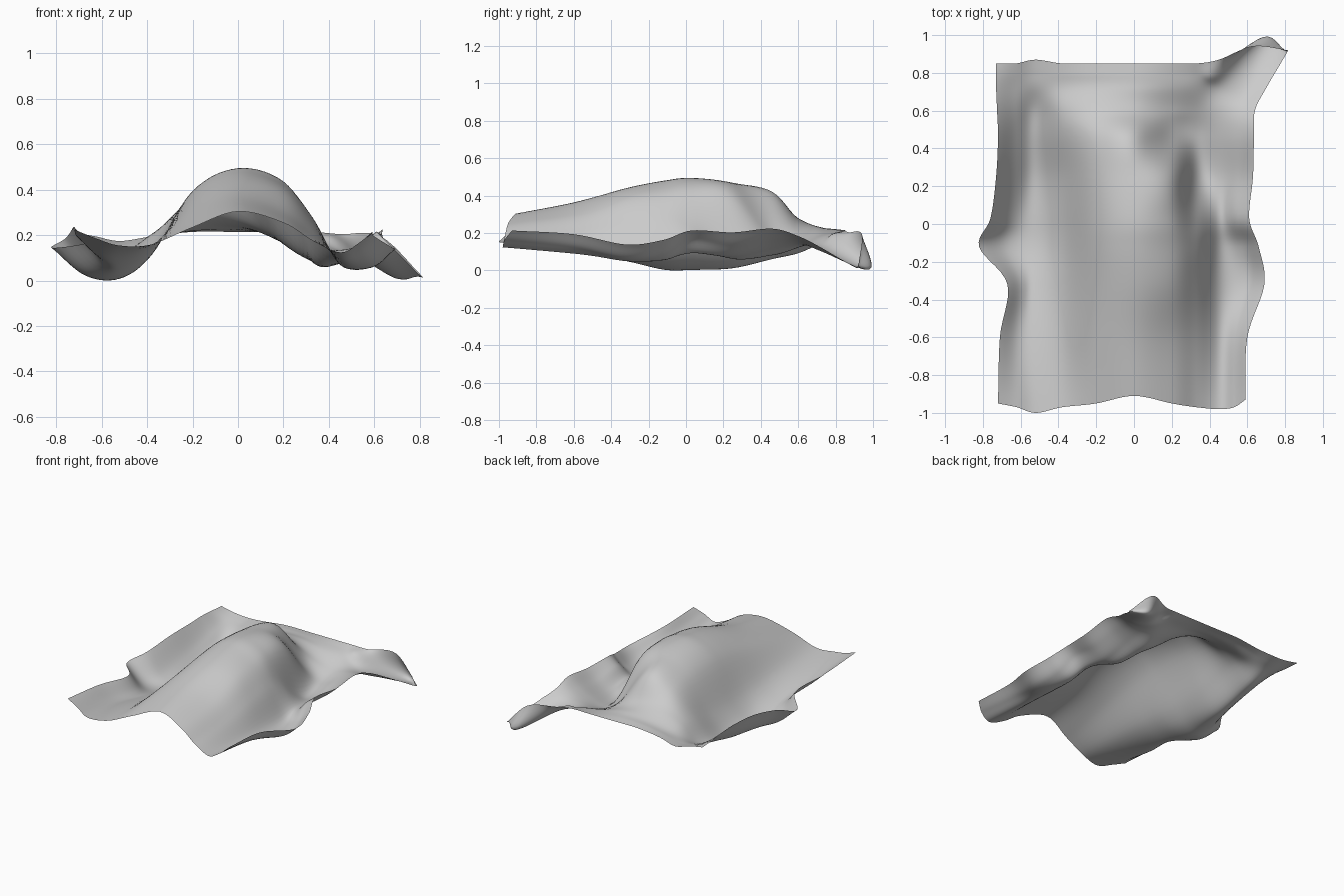
import bpy, bmesh
from mathutils import Vector

if "Cube" in bpy.data.objects:
    bpy.data.objects.remove(bpy.data.objects["Cube"])

# Cross-sections of the draped sheet, front to back:
# (y, left edge x, right edge x, heights from left to right)
INNER = (-.52, -.38, -.2, 0, .2, .33, .45)
SECTIONS = [
    (-.95, -.72, .59, (.23, .19, .16, .165, .24, .31, .26, .18, .13, .17, .22)),
    (-.60, -.71, .60, (.20, .12, .11, .16, .31, .37, .31, .21, .10, .13, .20)),
    (-.32, -.67, .69, (.17, .08, .06, .14, .36, .445, .40, .26, .08, .065, .145)),
    (-.12, -.82, .66, (.15, .03, .02, .12, .39, .485, .43, .28, .075, .09, .17)),
    (.03, -.76, .61, (.19, .04, .015, .12, .40, .50, .44, .24, .10, .17, .22)),
    (.25, -.73, .63, (.23, .08, .02, .14, .39, .475, .40, .10, .08, .14, .21)),
    (.46, -.72, .635, (.24, .12, .07, .20, .36, .42, .19, .09, .12, .17, .23)),
    (.60, -.725, .64, (.24, .15, .10, .21, .28, .27, .17, .13, .14, .16, .19)),
    (.72, -.73, .70, (.23, .17, .15, .19, .23, .235, .20, .18, .14, .11, .13)),
    (.85, -.73, .815, (.22, .20, .18, .20, .22, .22, .22, .22, .21, .20, .02)),
]
STEPS = 7


def spline(points, steps):
    """Smooth curve through the points."""
    p = [points[0] * 2 - points[1]] + points + [points[-1] * 2 - points[-2]]
    out = []
    for i in range(1, len(p) - 2):
        a, b, c, d = p[i - 1:i + 3]
        for s in range(steps):
            t = s / steps
            out.append(.5 * (2 * b + (c - a) * t + (2 * a - 5 * b + 4 * c - d) * t * t
                             + (3 * b - a - 3 * c + d) * t ** 3))
    return out + [points[-1]]


rows = []
for y, left, right, heights in SECTIONS:
    xs = (left, (left + INNER[0]) / 2, *INNER, .45 + (right - .45) * .57, right)
    rows.append([Vector((x, y, z)) for x, z in zip(xs, heights)])

# Wavy front hem
for j, dy in enumerate((0, -.02, -.05, -.02, 0, .04, 0, -.02, -.03, -.02, .02)):
    rows[0][j].y += dy
# Drooping back right corner with its turned-up flap
fold = [a.lerp(b, .6) for a, b in zip(rows[-2], rows[-1])]
fold[-2] = Vector((.69, .98, .02))
fold[-1] = Vector((.80, .89, .03))
rows[-1][2].y += .02
rows[-1][-3].y += .02
rows[-1][-2] += Vector((-.03, .09, 0))
rows[-1][-1].y += .07
rows.insert(-1, fold)

# Interpolate along and then across the sheet
cols = [spline(list(c), STEPS) for c in zip(*rows)]
grid = [spline(list(r), STEPS) for r in zip(*cols)]

# Draped sheet
bm = bmesh.new()
verts = [[bm.verts.new(p) for p in row] for row in grid]
for a, b in zip(verts, verts[1:]):
    for j in range(len(a) - 1):
        bm.faces.new((a[j], a[j + 1], b[j + 1], b[j]))
low = min(v.co.z for v in bm.verts)
bmesh.ops.translate(bm, verts=bm.verts, vec=(0, 0, -low))
mesh = bpy.data.meshes.new("draped_sheet")
bm.to_mesh(mesh)
bm.free()
mesh.shade_smooth()
sheet = bpy.data.objects.new("draped_sheet", mesh)
bpy.context.collection.objects.link(sheet)
